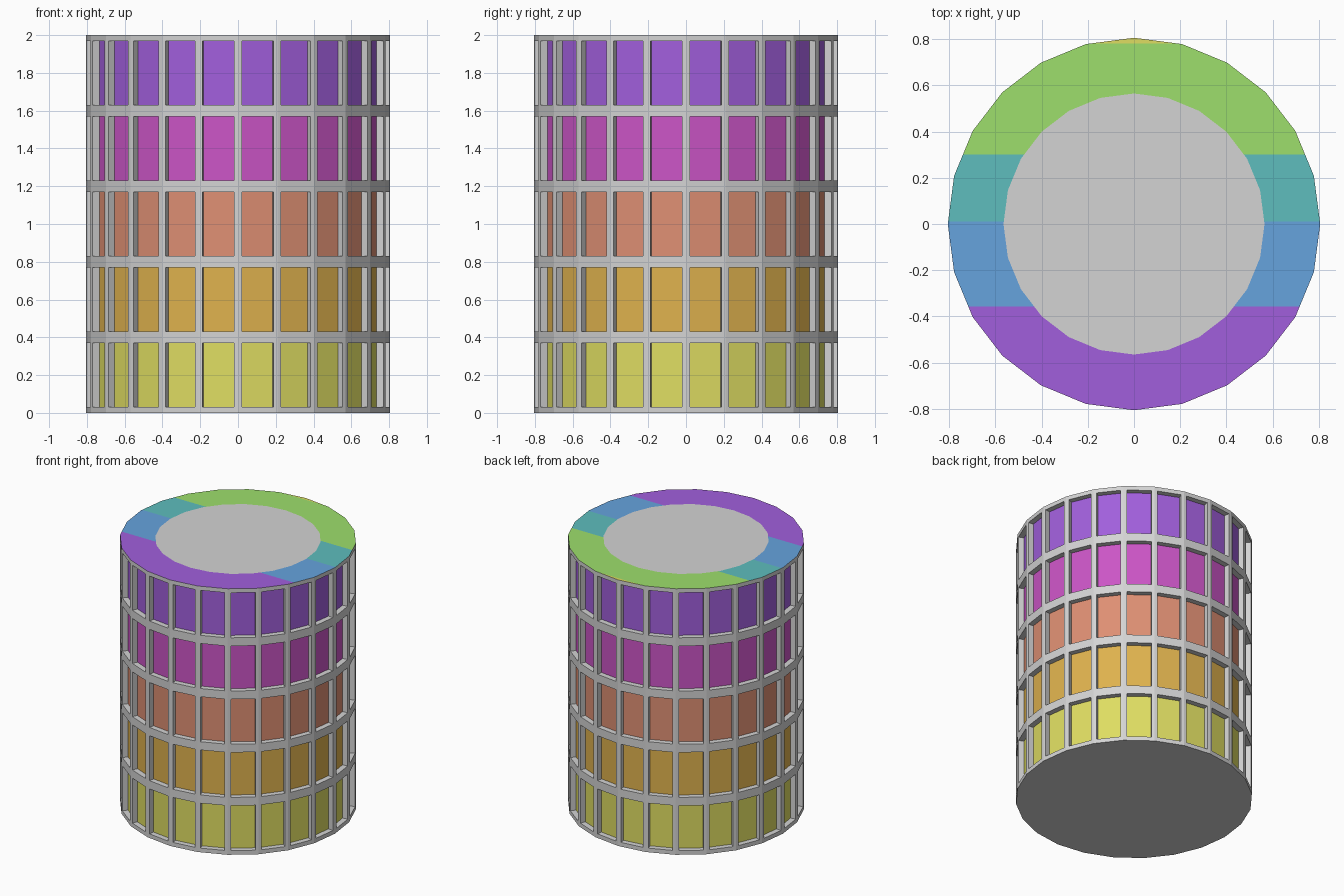
import bpy, bmesh, math
from mathutils import Vector

if "Cube" in bpy.data.objects:
    bpy.data.objects.remove(bpy.data.objects["Cube"])

R, RI, H = 0.806, 0.565, 2.0      # outer radius, top disc radius, height
SIDES, ROWS = 24, 5
GAP_X, GAP_Z, DEPTH = 0.021, 0.031, 0.04   # bar half widths, window recess


def material(name, rgb):
    lin = [((c / 255 + 0.055) / 1.055) ** 2.4 for c in rgb]
    m = bpy.data.materials.new(name)
    m.diffuse_color = (*lin, 1)
    m.use_nodes = True
    m.node_tree.nodes["Principled BSDF"].inputs["Base Color"].default_value = m.diffuse_color
    return m


grey = material("light grey", (212, 212, 212))
yellow = material("yellow", (223, 221, 98))
amber = material("amber", (223, 178, 78))
salmon = material("salmon", (222, 143, 115))
magenta = material("magenta", (203, 85, 198))
purple = material("purple", (161, 95, 220))
blue = material("blue", (102, 163, 222))
teal = material("teal", (94, 190, 190))
green = material("green", (157, 223, 108))


def finish(name, bm, mats):
    bmesh.ops.remove_doubles(bm, verts=bm.verts, dist=1e-5)
    me = bpy.data.meshes.new(name)
    bm.to_mesh(me)
    bm.free()
    for m in mats:
        me.materials.append(m)
    ob = bpy.data.objects.new(name, me)
    bpy.context.collection.objects.link(ob)


def rim(i, r, z):
    a = 2 * math.pi * i / SIDES
    return Vector((r * math.cos(a), r * math.sin(a), z))


def face(bm, pts, mat=0):
    f = bm.faces.new([bm.verts.new(p) for p in pts])
    f.material_index = mat


# drum wall: grid of recessed coloured windows, one colour per row, plus floor
bm = bmesh.new()
rh = H / ROWS
for row in range(ROWS):
    z0, z1 = row * rh, (row + 1) * rh
    for i in range(SIDES):
        a, b = rim(i, R, 0), rim(i + 1, R, 0)
        t = (b - a).normalized()
        inward = -(a + b).normalized() * DEPTH
        up = Vector((0, 0, 1))
        outer = [a + up * z0, b + up * z0, b + up * z1, a + up * z1]
        lo, hi = up * (z0 + GAP_Z), up * (z1 - GAP_Z)
        al, br = a + t * GAP_X, b - t * GAP_X
        window = [al + lo, br + lo, br + hi, al + hi]
        pane = [p + inward for p in window]
        for k in range(4):
            n = (k + 1) % 4
            face(bm, [outer[k], outer[n], window[n], window[k]])
            face(bm, [window[k], window[n], pane[n], pane[k]])
        face(bm, pane, row + 1)
face(bm, [rim(-i, R, 0) for i in range(SIDES)])
finish("drum_wall", bm, [grey, yellow, amber, salmon, magenta, purple])

# top ring: cut into colour bands across y
bm = bmesh.new()
for i in range(SIDES):
    face(bm, [rim(i, RI, H), rim(i, R, H), rim(i + 1, R, H), rim(i + 1, RI, H)])
cuts = [-0.357, 0.01, 0.3, 0.782]
for y in cuts:
    bmesh.ops.bisect_plane(bm, geom=bm.verts[:] + bm.edges[:] + bm.faces[:],
                           plane_co=(0, y, 0), plane_no=(0, 1, 0))
for f in bm.faces:
    f.material_index = sum(f.calc_center_median().y > y for y in cuts)
finish("top_ring", bm, [purple, blue, teal, green, yellow])

# top disc
bm = bmesh.new()
face(bm, [rim(i, RI, H) for i in range(SIDES)])
finish("top_disc", bm, [grey])
